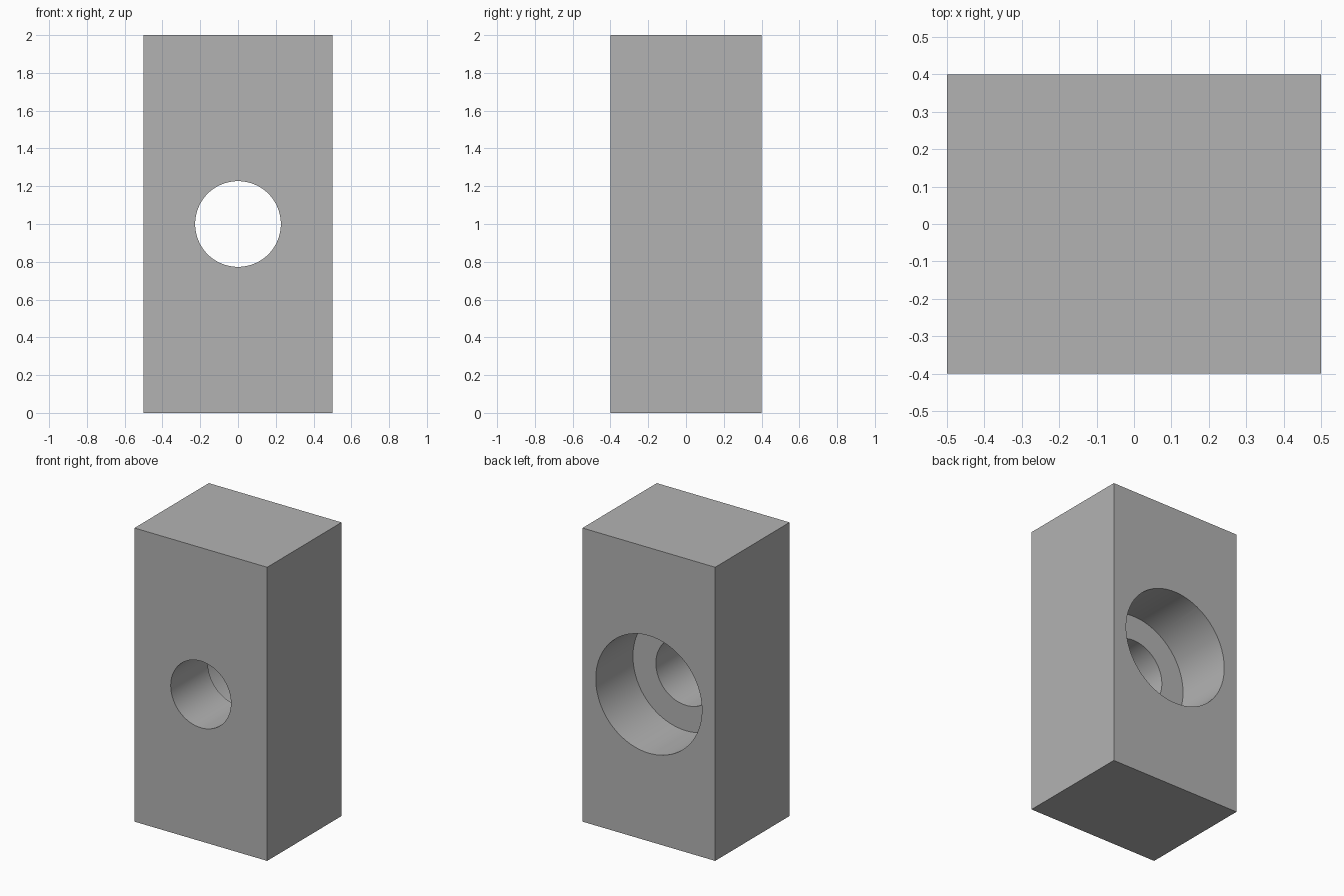
import bpy
import math

WIDTH, DEPTH, HEIGHT = 1.0, 0.8, 2.0
HOLE_RADIUS, BORE_RADIUS, BORE_DEPTH = 0.227, 0.4, 0.4

default_cube = bpy.data.objects.get("Cube")
if default_cube:
    bpy.data.objects.remove(default_cube, do_unlink=True)

grey = bpy.data.materials.new("plain grey")
grey.use_nodes = True
colour = (0.45, 0.45, 0.45, 1.0)
grey.diffuse_color = colour
grey.node_tree.nodes["Principled BSDF"].inputs["Base Color"].default_value = colour


def cut_round_hole(target, name, radius, y_start, y_end):
    """Cut a cylinder along y out of the target, at mid height."""
    bpy.ops.mesh.primitive_cylinder_add(
        vertices=96, radius=radius, depth=y_end - y_start,
        location=(0, (y_start + y_end) / 2, HEIGHT / 2),
        rotation=(math.pi / 2, 0, 0))
    cutter = bpy.context.object
    cutter.name = name
    cutter.hide_render = True
    cutter.data.materials.append(grey)
    modifier = target.modifiers.new(name, 'BOOLEAN')
    modifier.operation = 'DIFFERENCE'
    modifier.solver = 'EXACT'
    modifier.object = cutter
    bpy.ops.object.select_all(action='DESELECT')
    target.select_set(True)
    bpy.context.view_layer.objects.active = target
    bpy.ops.object.modifier_apply(modifier=name)
    bpy.data.objects.remove(cutter, do_unlink=True)


# Solid block
bpy.ops.mesh.primitive_cube_add(size=1, location=(0, 0, HEIGHT / 2))
block = bpy.context.object
block.name = "counterbored_block"
block.scale = (WIDTH, DEPTH, HEIGHT)
bpy.ops.object.transform_apply(location=False, rotation=False, scale=True)
block.data.materials.append(grey)

# Through hole, then the wide counterbore from the back
back = DEPTH / 2
cut_round_hole(block, "through_hole", HOLE_RADIUS, -DEPTH, DEPTH)
cut_round_hole(block, "counterbore", BORE_RADIUS, back - BORE_DEPTH, DEPTH)

# Smooth hole walls with crisp rims
bpy.ops.object.shade_smooth_by_angle(angle=math.radians(30))
